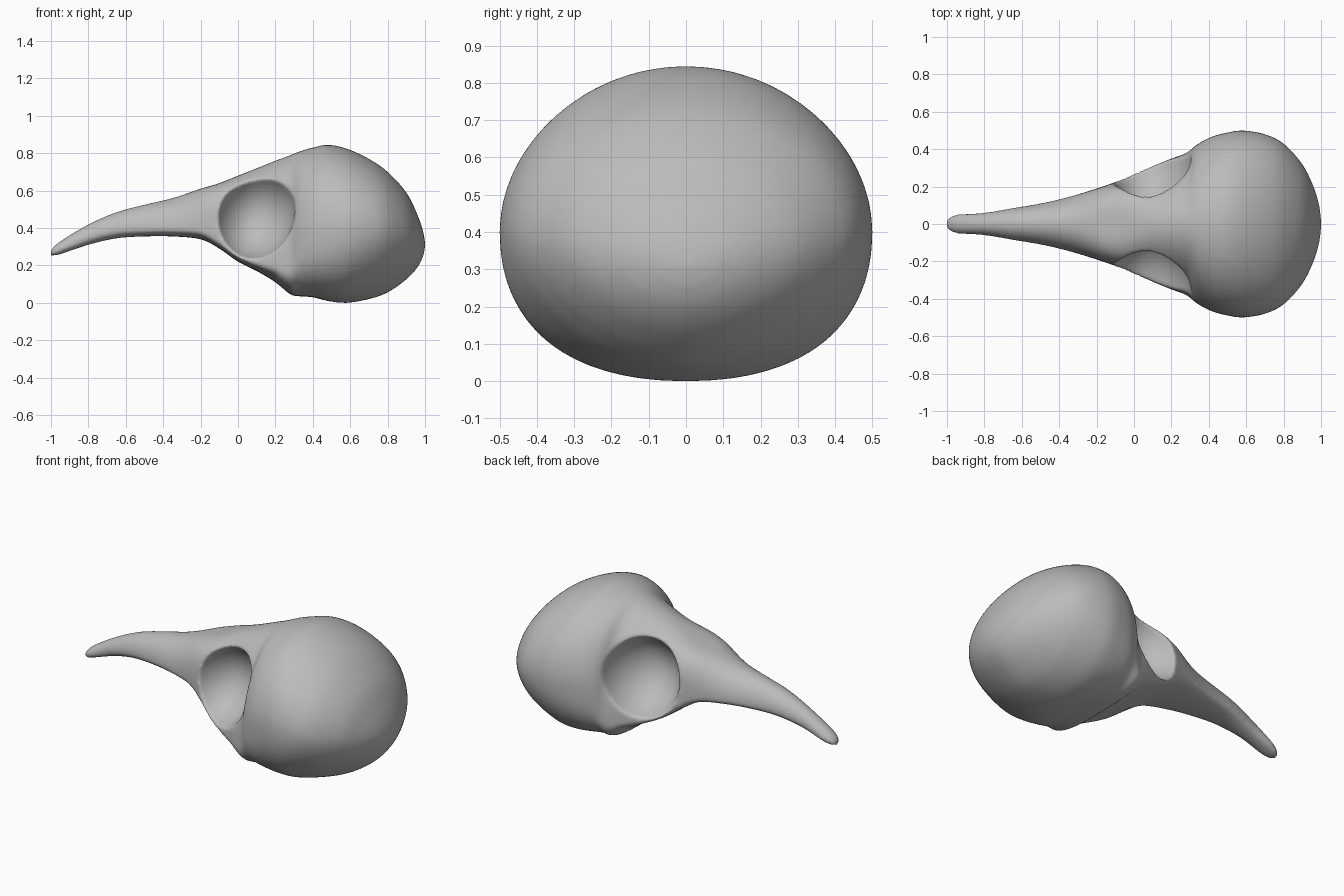
import bpy, bmesh
from math import cos, sin, tau, exp

cube = bpy.data.objects.get("Cube")
if cube:
    bpy.data.objects.remove(cube)

bone = bpy.data.materials.new("bone grey")
bone.use_nodes = True
tone = (0.5, 0.5, 0.5, 1)
bone.diffuse_color = tone
bone.node_tree.nodes["Principled BSDF"].inputs["Base Color"].default_value = tone

# Stations along the skull: x, half width, bottom, widest height, top
STATIONS = [
    (-1, .025, .25, .265, .285), (-.95, .05, .26, .285, .33),
    (-.8, .06, .31, .35, .42), (-.65, .085, .345, .385, .485),
    (-.5, .11, .355, .39, .525), (-.35, .145, .355, .39, .56),
    (-.2, .19, .34, .38, .61), (-.1, .225, .29, .32, .64),
    (0, .27, .22, .25, .68), (.1, .31, .17, .21, .72),
    (.2, .35, .11, .19, .76), (.28, .38, .045, .2, .79),
    (.33, .42, .035, .33, .81), (.4, .46, .03, .38, .83),
    (.48, .485, .01, .4, .845), (.58, .5, 0, .4, .825),
    (.7, .48, .02, .4, .77), (.8, .43, .055, .39, .7),
    (.9, .32, .125, .37, .59), (.96, .2, .19, .34, .47),
    (.99, .1, .25, .33, .38), (1, .02, .3, .31, .32)]
STEPS, SIDES = 4, 64


def catmull(a, b, c, d, t):
    return tuple(q + t * (r - p + t * (2 * p - 5 * q + 4 * r - s
                 + t * (3 * (q - r) + s - p))) / 2
                 for p, q, r, s in zip(a, b, c, d))


def power(v, e):
    return abs(v) ** e * (1 if v > 0 else -1)


def ring(bm, station):
    x, width, low, mid, high = station
    # Squared brow ahead of the sockets, flat skull base, sloping nape
    brow = 1 - 0.4 * exp(-((x + 0.12) / 0.15) ** 2)
    base = 0.9
    if x > 0.2:
        base = 0.72 + 0.4 * min(1, max(0, (x - 0.4) / 0.4))
    verts = []
    for i in range(SIDES):
        a = tau * i / SIDES
        c, s = cos(a), sin(a)
        e = brow if s > 0 else base
        z = mid + power(s, e) * (high - mid if s > 0 else mid - low)
        verts.append(bm.verts.new((x, width * power(c, e), z)))
    return verts


def make_object(name, bm):
    bmesh.ops.recalc_face_normals(bm, faces=bm.faces)
    mesh = bpy.data.meshes.new(name)
    bm.to_mesh(mesh)
    bm.free()
    obj = bpy.data.objects.new(name, mesh)
    bpy.context.collection.objects.link(obj)
    return obj


# Beak, face and braincase as one loft
bm = bmesh.new()
padded = [STATIONS[0]] + STATIONS + [STATIONS[-1]]
sections = [catmull(*padded[i:i + 4], k / STEPS)
            for i in range(len(STATIONS) - 1) for k in range(STEPS)]
rings = [ring(bm, s) for s in sections + [STATIONS[-1]]]
for r0, r1 in zip(rings, rings[1:]):
    for i in range(SIDES):
        j = (i + 1) % SIDES
        bm.faces.new((r0[i], r0[j], r1[j], r1[i]))
bm.faces.new(rings[0])
bm.faces.new(rings[-1])
skull = make_object("skull", bm)
skull.data.materials.append(bone)

# Eye sockets hollowed from both sides, leaving a wall between them
cutters = []
for side, name in ((1, "left"), (-1, "right")):
    bm = bmesh.new()
    bmesh.ops.create_uvsphere(bm, u_segments=40, v_segments=24, radius=1)
    for v in bm.verts:
        # Lean the hollow back under the brow
        v.co = (0.085 + 0.22 * v.co.x + 0.02 * v.co.z,
                side * (0.365 + 0.3 * v.co.y),
                0.48 + 0.25 * v.co.z)
    cutter = make_object(name + "_socket_cutter", bm)
    cutter.hide_render = True
    cutters.append(cutter)
    cut = skull.modifiers.new(name + " socket", "BOOLEAN")
    cut.operation = "DIFFERENCE"
    cut.solver = "EXACT"
    cut.object = cutter

# Blend the socket rims into the bone
remesh = skull.modifiers.new("even surface", "REMESH")
remesh.mode = "VOXEL"
remesh.voxel_size = 0.01
soften = skull.modifiers.new("soft rims", "SMOOTH")
soften.factor = 0.5
soften.iterations = 10

bpy.context.view_layer.objects.active = skull
skull.select_set(True)
for modifier in list(skull.modifiers):
    bpy.ops.object.modifier_apply(modifier=modifier.name)
for cutter in cutters:
    bpy.data.objects.remove(cutter)
skull.data.shade_smooth()
